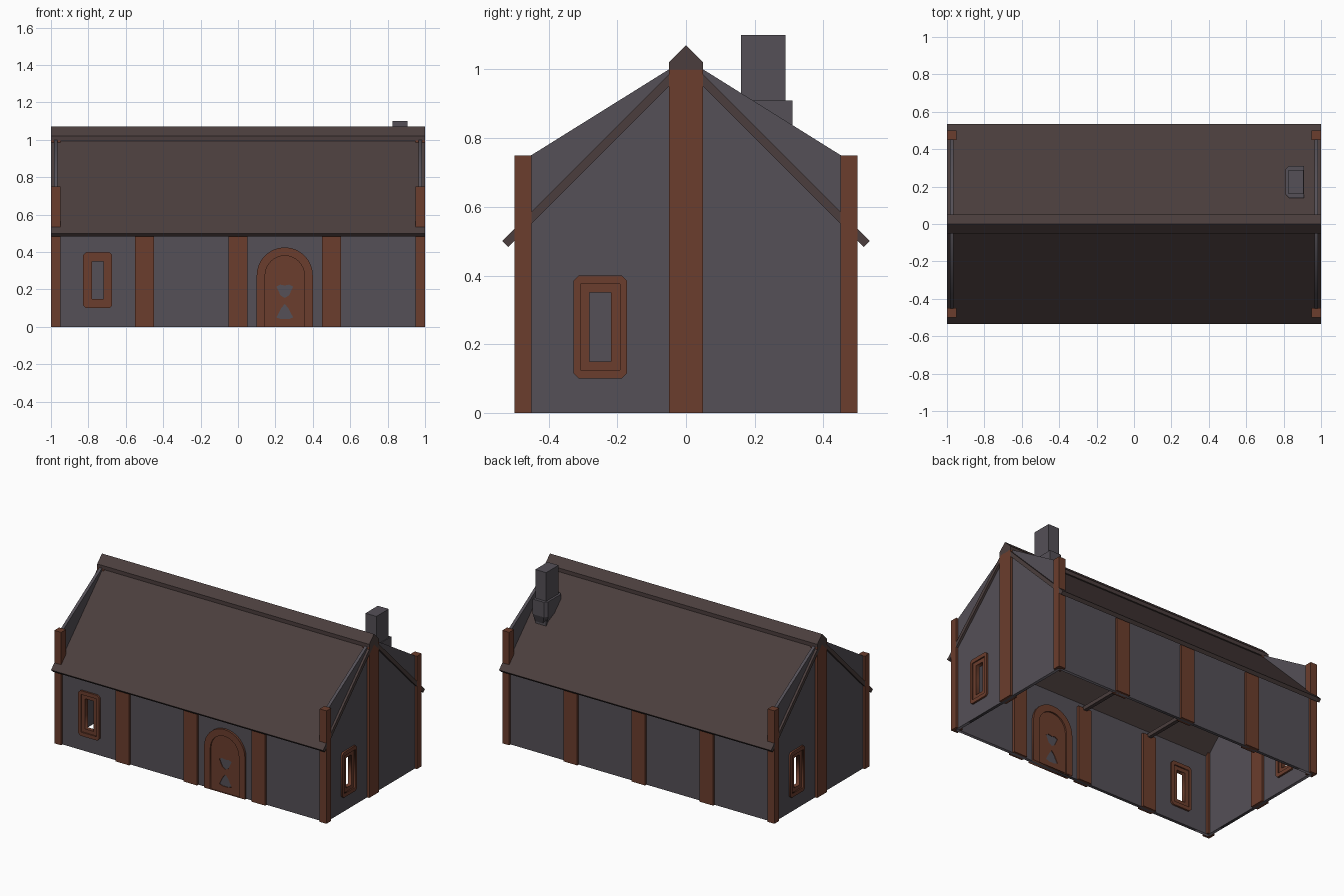
import bpy, bmesh, math
from math import pi, cos, sin

if "Cube" in bpy.data.objects:
    bpy.data.objects.remove(bpy.data.objects["Cube"])


def mat(name, rgb):
    m = bpy.data.materials.new(name)
    m.diffuse_color = (*rgb, 1)
    m.use_nodes = True
    m.node_tree.nodes["Principled BSDF"].inputs["Base Color"].default_value = m.diffuse_color
    return m


STONE = mat("grey stone", (0.089, 0.080, 0.095))
ROOF = mat("dark brown roof", (0.070, 0.048, 0.047))
WOOD = mat("red brown timber", (0.147, 0.047, 0.026))


def link(name, mesh, m):
    mesh.materials.clear()
    mesh.materials.append(m)
    ob = bpy.data.objects.new(name, mesh)
    bpy.context.collection.objects.link(ob)
    return ob


def box(name, x0, x1, y0, y1, z0, z1, m):
    bm = bmesh.new()
    bmesh.ops.create_cube(bm, size=1)
    for v in bm.verts:
        v.co = (x1 if v.co.x > 0 else x0, y1 if v.co.y > 0 else y0, z1 if v.co.z > 0 else z0)
    me = bpy.data.meshes.new(name)
    bm.to_mesh(me)
    return link(name, me, m)


# Flat plate with holes, standing on one of the house sides ("turn" about z)
def plate(name, loops, turn, dist, half, m):
    cu = bpy.data.curves.new(name, 'CURVE')
    cu.dimensions, cu.fill_mode, cu.extrude = '2D', 'BOTH', half
    for pts in loops:
        sp = cu.splines.new('POLY')
        sp.points.add(len(pts) - 1)
        for p, (u, v) in zip(sp.points, pts):
            p.co = (u, v, 0, 1)
        sp.use_cyclic_u = True
    tmp = bpy.data.objects.new(name + " curve", cu)
    bpy.context.collection.objects.link(tmp)
    dg = bpy.context.evaluated_depsgraph_get()
    me = bpy.data.meshes.new_from_object(tmp.evaluated_get(dg))
    bpy.data.objects.remove(tmp)
    ob = link(name, me, m)
    ob.rotation_euler = (pi / 2, 0, turn)
    ob.location = (dist * sin(turn), -dist * cos(turn), 0)
    return ob


# Profile in the y-z plane swept along x
def sweep(name, pts, x0, x1, m):
    bm = bmesh.new()
    f = bm.faces.new([bm.verts.new((x0, y, z)) for y, z in pts])
    r = bmesh.ops.extrude_face_region(bm, geom=[f])
    for v in r['geom']:
        if isinstance(v, bmesh.types.BMVert):
            v.co.x = x1
    bmesh.ops.recalc_face_normals(bm, faces=bm.faces)
    me = bpy.data.meshes.new(name)
    bm.to_mesh(me)
    return link(name, me, m)


def rect(c, w, z0, z1, k=0.0):
    a, b = c - w / 2, c + w / 2
    if not k:
        return [(a, z0), (b, z0), (b, z1), (a, z1)]
    return [(a + k, z0), (b - k, z0), (b, z0 + k), (b, z1 - k),
            (b - k, z1), (a + k, z1), (a, z1 - k), (a, z0 + k)]


def arch(c, r, zc, n=16):
    return [(c - r, 0), (c + r, 0)] + [(c + r * cos(pi * i / n), zc + r * sin(pi * i / n)) for i in range(n + 1)]


FRONT, BACK, RIGHT, LEFT = 0, pi, pi / 2, -pi / 2


# Window: raised outer frame and recessed inner frame around a through opening
def window(name, c, turn, dist):
    plate(name + "_outer_frame", [rect(c, 0.155, 0.10, 0.40, 0.015), rect(c, 0.115, 0.125, 0.375)],
          turn, dist, 0.022, WOOD)
    plate(name + "_inner_frame", [rect(c, 0.115, 0.125, 0.375), rect(c, 0.062, 0.15, 0.35)],
          turn, dist, 0.014, WOOD)


# Walls
plate("front_wall", [rect(0, 1.95, 0, 0.53), rect(-0.75, 0.09, 0.14, 0.36)], FRONT, 0.475, 0.01, STONE)
plate("back_wall", [rect(0, 1.95, 0, 0.53)], BACK, 0.475, 0.01, STONE)
gable = [(-0.475, 0), (0.475, 0), (0.475, 0.735), (0.05, 1.0), (-0.05, 1.0), (-0.475, 0.735)]
for side, t in (("right", RIGHT), ("left", LEFT)):
    plate(side + "_gable_wall", [gable, rect(-0.25, 0.09, 0.14, 0.36)], t, 0.975, 0.01, STONE)
    window(side + "_window", -0.25, t, 0.975)
window("front_window", -0.75, FRONT, 0.475)

# Timber posts
for sx in (-1, 1):
    xs = sorted((sx * 0.95, sx))
    box("gable_post", *xs, -0.05, 0.05, 0, 1.0, WOOD)
    for sy in (-1, 1):
        box("corner_post", *xs, *sorted((sy * 0.45, sy * 0.5)), 0, 0.75, WOOD)
for x in (-0.5, 0, 0.5):
    for sy in (-1, 1):
        box("wall_post", x - 0.05, x + 0.05, *sorted((sy * 0.45, sy * 0.5)), 0, 0.5, WOOD)
    box("tie_beam", x - 0.012, x + 0.012, -0.46, 0.46, 0.485, 0.51, ROOF)

# Roof slopes and ridge cap
for side, s in (("front", -1), ("back", 1)):
    sweep(side + "_roof", [(0, 1.0), (0, 1.035), (s * 0.535, 0.5), (s * 0.5175, 0.4825)], -1, 1, ROOF)
sweep("ridge_cap", [(-0.05, 0.995), (0.05, 0.995), (0.05, 1.02), (0, 1.07), (-0.05, 1.02)], -1, 1, ROOF)

# Arched door, with two cut-outs showing the stone behind
plate("door_frame", [arch(0.25, 0.15, 0.275), arch(0.25, 0.105, 0.275)], FRONT, 0.475, 0.024, WOOD)
upper = [(0.205, 0.215), (0.228, 0.167), (0.25, 0.155), (0.272, 0.167), (0.295, 0.215), (0.275, 0.226),
         (0.25, 0.221), (0.225, 0.226)]
lower = [(0.205, 0.05), (0.23, 0.041), (0.27, 0.041), (0.295, 0.05), (0.268, 0.102), (0.25, 0.122), (0.232, 0.102)]
plate("door", [arch(0.25, 0.105, 0.275), upper, lower], FRONT, 0.475, 0.014, WOOD)

# Chimney: stack with a chamfered, tapering shoulder
box("chimney_stack", 0.825, 0.905, 0.16, 0.29, 0.72, 1.1, STONE)
bm = bmesh.new()
rings = []
for z, k in ((0.73, 0.03), (0.81, 0.0), (0.91, 0.0)):
    x0, x1, y0, y1, c = 0.81 + k, 0.91 - k / 4, 0.14 + k, 0.31 - k, 0.018
    rings.append([bm.verts.new((x, y, z)) for x, y in
                  ((x0 + c, y0), (x1, y0), (x1, y1), (x0 + c, y1), (x0, y1 - c), (x0, y0 + c))])
for a, b in zip(rings, rings[1:]):
    for i in range(6):
        bm.faces.new((a[i], a[(i + 1) % 6], b[(i + 1) % 6], b[i]))
bm.faces.new(rings[0])
bm.faces.new(rings[-1])
bmesh.ops.recalc_face_normals(bm, faces=bm.faces)
me = bpy.data.meshes.new("chimney_shoulder")
bm.to_mesh(me)
link("chimney_shoulder", me, STONE)
